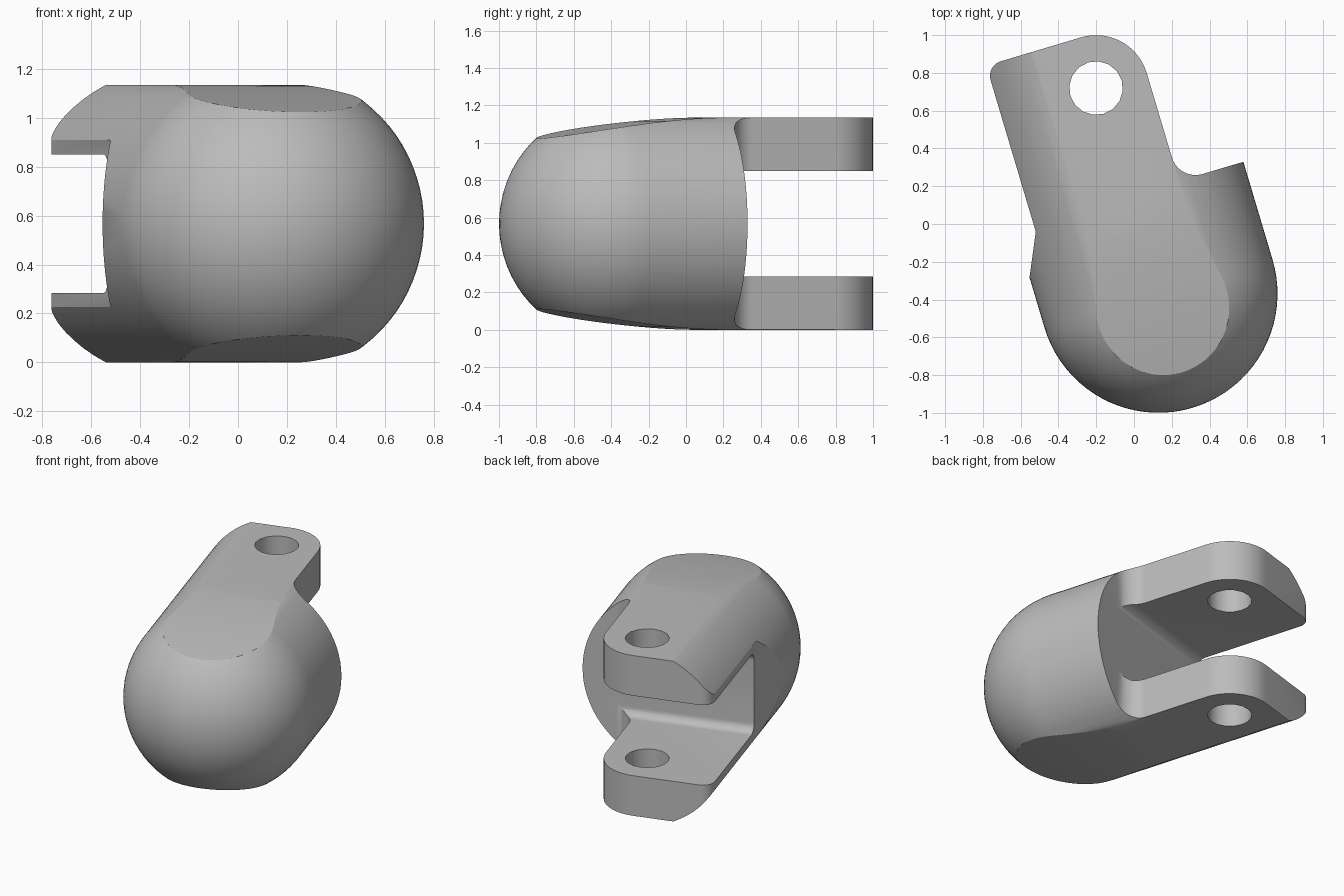
import bpy, bmesh
from math import sin, cos, pi, radians
from mathutils import Vector

cube = bpy.data.objects.get("Cube")
if cube:
    bpy.data.objects.remove(cube, do_unlink=True)

MID = 0.567             # half height
R = 0.63                # barrel radius
AXIS_U, DOME_V = 0.019, -0.391
WALL_V = 0.15           # back face of the barrel
PRONG_R, PRONG_L, END_V = 0.293, -0.51, 1.027
HOLE = (0.013, 0.747)

grey = bpy.data.materials.new("plain grey")
grey.use_nodes = True
grey.diffuse_color = (0.5, 0.5, 0.5, 1)
grey.node_tree.nodes["Principled BSDF"].inputs["Base Color"].default_value = (0.5, 0.5, 0.5, 1)


def arc(cx, cy, r, start, end, steps=10):
    angles = [radians(start + (end - start) * i / steps) for i in range(steps + 1)]
    return [(cx + r * cos(a), cy + r * sin(a)) for a in angles]


def make_object(name, bm):
    bmesh.ops.recalc_face_normals(bm, faces=bm.faces)
    mesh = bpy.data.meshes.new(name)
    bm.to_mesh(mesh)
    bm.free()
    mesh.materials.append(grey)
    obj = bpy.data.objects.new(name, mesh)
    bpy.context.collection.objects.link(obj)
    return obj


def prism(name, points, direction):
    """Closed outline pushed along a direction."""
    bm = bmesh.new()
    face = bm.faces.new([bm.verts.new(p) for p in points])
    out = bmesh.ops.extrude_face_region(bm, geom=[face])
    verts = [g for g in out["geom"] if isinstance(g, bmesh.types.BMVert)]
    bmesh.ops.translate(bm, verts=verts, vec=direction)
    return make_object(name, bm)


def boolean(obj, cutter, operation):
    mod = obj.modifiers.new(operation.lower(), "BOOLEAN")
    mod.operation, mod.object, mod.solver = operation, cutter, "EXACT"
    bpy.ops.object.select_all(action="DESELECT")
    bpy.context.view_layer.objects.active = obj
    obj.select_set(True)
    bpy.ops.object.modifier_apply(modifier=mod.name)
    bpy.data.objects.remove(cutter, do_unlink=True)


# Round-nosed barrel, turned about its long axis
bm = bmesh.new()
outline = arc(DOME_V, 0, R, 180, 90, 20) + [(1.3, R), (1.3, 0)]
verts = [bm.verts.new((AXIS_U + r, v, MID)) for v, r in outline]
edges = [bm.edges.new(pair) for pair in zip(verts, verts[1:])]
bmesh.ops.spin(bm, geom=verts + edges, cent=(AXIS_U, 0, MID), axis=(0, 1, 0),
               angle=2 * pi, steps=80, use_duplicate=False)
bmesh.ops.remove_doubles(bm, verts=bm.verts, dist=0.0005)
body = make_object("knuckle_body", bm)

# Side outline: gently falling top and bottom, with the fork slot
top = []
for i in range(17):
    v = 0.1 - 1.2 * i / 16
    top.append((v, MID - 0.112 * ((0.1 - v) / 0.93) ** 1.6))
half_gap, fillet = 0.283, 0.06
corner = arc(WALL_V + fillet, half_gap - fillet, fillet, 180, 90, 8)
upper = top[::-1] + [(1.2, MID), (1.2, half_gap)] + corner[::-1]
side = upper + [(v, -h) for v, h in upper[::-1]]
boolean(body, prism("side_cutter", [(-1, v, MID + h) for v, h in side], Vector((2, 0, 0))),
        "INTERSECT")

# Plan outline: barrel back, filleted prong, rounded tip, slanted left flank
plan = [(-0.7, -0.31), (-0.7, -1.15), (0.8, -1.15), (0.8, WALL_V)]
plan += arc(PRONG_R + 0.13, WALL_V + 0.13, 0.13, 270, 180)
plan += arc(*HOLE, END_V - HOLE[1], 0, 90, 14)
plan += arc(PRONG_L + 0.08, END_V - 0.08, 0.08, 90, 180, 8)
plan += [(PRONG_L, 0.11)]
boolean(body, prism("plan_cutter", [(u, v, -0.5) for u, v in plan], Vector((0, 0, 2.2))),
        "INTERSECT")

# Pin hole through both prongs
ring = arc(*HOLE, 0.142, 0, 360, 16)[:-1]
boolean(body, prism("hole_cutter", [(u, v, -0.5) for u, v in ring], Vector((0, 0, 2.2))),
        "DIFFERENCE")

# Swing the part to its slanted stance and smooth the curved faces
body.rotation_euler.z = radians(16.6)
bpy.ops.object.transform_apply(location=False, rotation=True, scale=False)
bpy.ops.object.shade_smooth_by_angle(angle=radians(25))
